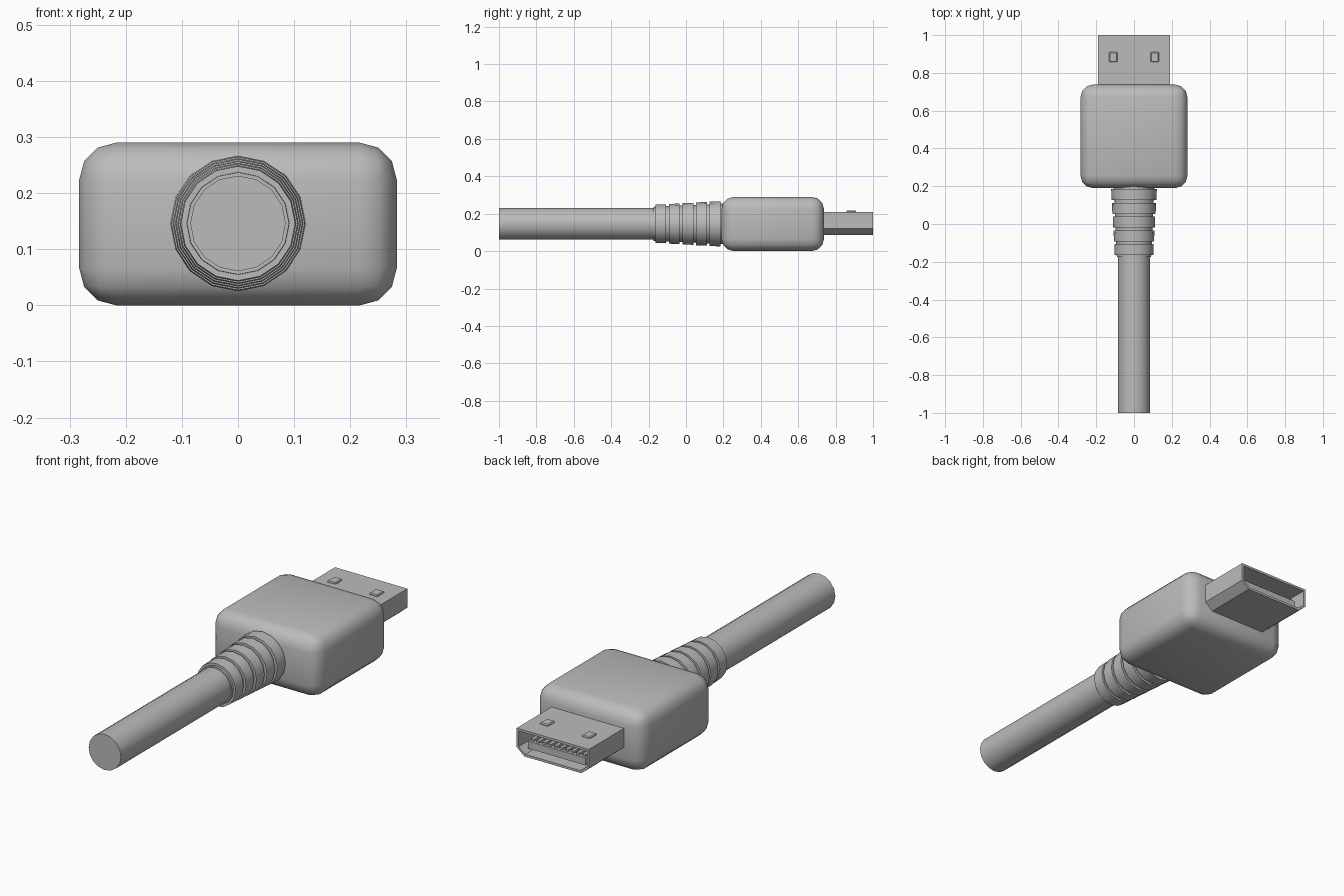
import bpy, bmesh, math

if "Cube" in bpy.data.objects:
    bpy.data.objects.remove(bpy.data.objects["Cube"], do_unlink=True)

grey = bpy.data.materials.new("plain grey")
grey.use_nodes = True
colour = (0.5, 0.5, 0.5, 1)
grey.diffuse_color = colour
grey.node_tree.nodes["Principled BSDF"].inputs["Base Color"].default_value = colour

MID = 0.146   # height of the cable axis


def finish(bm, name, smooth=None):
    """Turn a bmesh into a named, coloured object."""
    bmesh.ops.recalc_face_normals(bm, faces=bm.faces)
    mesh = bpy.data.meshes.new(name)
    bm.to_mesh(mesh)
    bm.free()
    obj = bpy.data.objects.new(name, mesh)
    bpy.context.collection.objects.link(obj)
    mesh.materials.append(grey)
    if smooth:
        bpy.ops.object.select_all(action='DESELECT')
        obj.select_set(True)
        bpy.context.view_layer.objects.active = obj
        bpy.ops.object.shade_smooth_by_angle(angle=math.radians(smooth))
    return obj


def loft(name, rings, smooth=None):
    """Skin a row of equal-sized point rings and cap both ends."""
    bm = bmesh.new()
    loops = [[bm.verts.new(p) for p in ring] for ring in rings]
    n = len(loops[0])
    for a, b in zip(loops, loops[1:]):
        for i in range(n):
            j = (i + 1) % n
            bm.faces.new((a[i], a[j], b[j], b[i]))
    bm.faces.new(loops[0])
    bm.faces.new(loops[-1])
    return finish(bm, name, smooth)


def circle(y, r, sides=16):
    return [(r * math.sin(math.tau * i / sides), y,
             MID + r * math.cos(math.tau * i / sides)) for i in range(sides)]


def box(name, x, y, z, bevel=0, segments=1, smooth=None):
    """Box from (min, max) ranges, with optional rounded edges."""
    bm = bmesh.new()
    bmesh.ops.create_cube(bm, size=1)
    for v in bm.verts:
        v.co = [lo + (hi - lo) * (c + 0.5) for c, (lo, hi) in zip(v.co, (x, y, z))]
    if bevel:
        bmesh.ops.bevel(bm, geom=bm.edges[:], offset=bevel, segments=segments,
                        profile=0.5, affect='EDGES', clamp_overlap=True)
    return finish(bm, name, smooth)


# Cable
loft("cable", [circle(-1, 0.085), circle(-0.15, 0.085)], 35)

# Strain relief: tapered core with five raised ribs
loft("strain_relief_core", [circle(-0.174, 0.091), circle(0.2, 0.108)], 35)
for i in range(5):
    start, r = -0.164 + 0.0725 * i, 0.102 + 0.0042 * i
    loft(f"strain_relief_rib_{i + 1}",
         [circle(start, r), circle(start + 0.058, r + 0.002)], 35)

# Moulded grip with rounded edges
box("grip", (-0.283, 0.283), (0.19, 0.738), (0, 0.29), 0.066, 3, 40)


# Metal plug shell: hollow, with slanted lower corners
def plug_outline(y, t):
    half = [(0.19 - t, 0.21 - t), (0.19 - t, 0.12 + t * 0.4), (0.15 - t * 0.5, 0.086 + t)]
    return [(x, y, z) for x, z in half] + [(-x, y, z) for x, z in reversed(half)]


wall = 0.011
loft("plug_shell", [plug_outline(0.72, 0), plug_outline(1, 0),
                    plug_outline(1, wall), plug_outline(0.745, wall)])

# Contact tongue and its row of pins
box("contact_tongue", (-0.152, 0.152), (0.73, 0.97), (0.112, 0.147))
for i in range(10):
    x = -0.135 + 0.03 * i
    box(f"contact_pin_{i + 1}", (x - 0.008, x + 0.008), (0.74, 0.96), (0.14, 0.157))

# Latch bumps on top of the plug
for side, x in (("left", 0.11), ("right", -0.11)):
    box(f"latch_bump_{side}", (x - 0.022, x + 0.022), (0.857, 0.91), (0.2, 0.217), 0.004)
